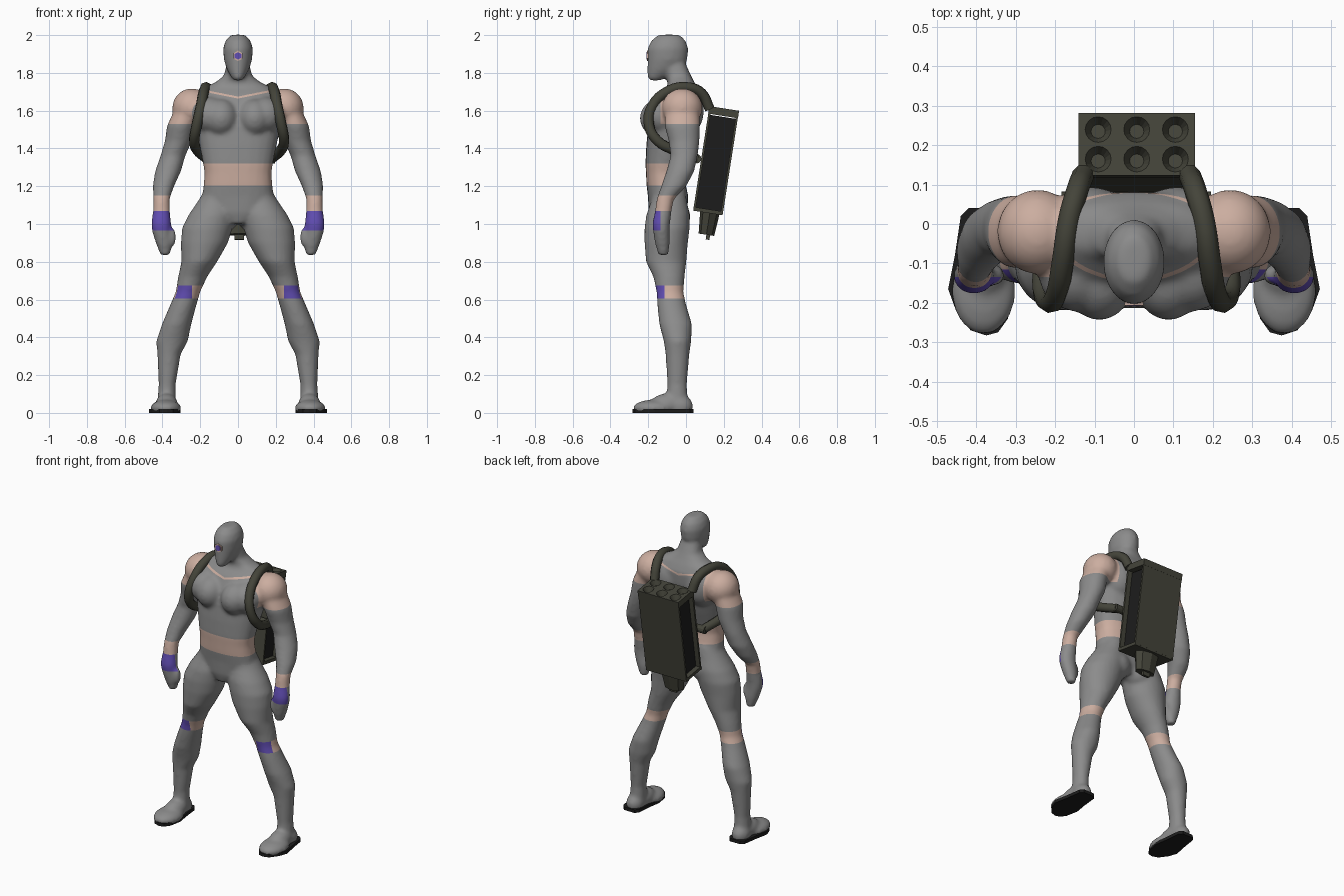
import bpy, bmesh, math
from mathutils import Matrix, Vector

if "Cube" in bpy.data.objects:
    bpy.data.objects.remove(bpy.data.objects["Cube"])


def mat(name, col):
    m = bpy.data.materials.new(name)
    m.diffuse_color = (*col, 1)
    m.use_nodes = True
    m.node_tree.nodes["Principled BSDF"].inputs["Base Color"].default_value = m.diffuse_color
    return m


GREY = mat("suit_grey", (0.26, 0.26, 0.26))
SKIN = mat("pale_skin", (0.60, 0.42, 0.35))
PURPLE = mat("purple_pad", (0.12, 0.075, 0.45))
OLIVE = mat("dark_olive", (0.058, 0.058, 0.042))
BLACK = mat("black", (0.012, 0.012, 0.012))


def finish(bm, name, *mats):
    bmesh.ops.recalc_face_normals(bm, faces=bm.faces[:])
    me = bpy.data.meshes.new(name)
    bm.to_mesh(me)
    bm.free()
    for m in mats:
        me.materials.append(m)
    ob = bpy.data.objects.new(name, me)
    bpy.context.collection.objects.link(ob)
    return ob


def loft(bm, rings, side=1, power=2.0, n=24):
    """Stack horizontal rings (z, cx, cy, rx, ry) into a closed form."""
    loops = []
    for z, cx, cy, rx, ry in rings:
        loop = []
        for i in range(n):
            c, s = math.cos(2 * math.pi * i / n), math.sin(2 * math.pi * i / n)
            px = math.copysign(abs(c) ** (2 / power), c)
            py = math.copysign(abs(s) ** (2 / power), s)
            loop.append(bm.verts.new((side * (cx + rx * px), cy + ry * py, z)))
        loops.append(loop)
    for a, b in zip(loops, loops[1:]):
        for i in range(n):
            j = (i + 1) % n
            bm.faces.new((a[i], a[j], b[j], b[i]))
    bm.faces.new(loops[0])
    bm.faces.new(loops[-1])


def ball(bm, c, r, side=1):
    m = Matrix.Translation((side * c[0], c[1], c[2])) @ Matrix.Diagonal((*r, 1))
    bmesh.ops.create_uvsphere(bm, u_segments=24, v_segments=14, radius=1, matrix=m)


# ---- body volumes, later fused into one skin ----
TORSO = [(1.00, 0, -.10, .05, .08), (1.06, 0, -.095, .15, .102), (1.15, 0, -.095, .19, .107),
         (1.205, 0, -.105, .182, .104), (1.27, 0, -.112, .177, .10), (1.32, 0, -.11, .185, .105),
         (1.42, 0, -.09, .205, .12), (1.52, 0, -.07, .228, .13), (1.60, 0, -.05, .23, .13),
         (1.68, 0, -.03, .225, .112), (1.725, 0, -.02, .175, .08), (1.75, 0, -.025, .12, .07),
         (1.785, 0, -.04, .075, .067), (1.85, 0, -.06, .06, .058)]
HEAD = [(1.76, 0, -.165, .022, .03), (1.78, 0, -.15, .038, .055), (1.82, 0, -.115, .06, .09),
        (1.87, 0, -.098, .075, .106), (1.93, 0, -.096, .079, .108), (1.97, 0, -.093, .067, .092),
        (2.002, 0, -.09, .038, .057)]
LEG = [(1.19, .10, -.09, .07, .085), (1.12, .118, -.09, .095, .095), (1.05, .136, -.095, .125, .115),
       (.98, .162, -.10, .134, .12), (.90, .178, -.105, .125, .115), (.80, .205, -.105, .095, .107),
       (.72, .24, -.09, .077, .083), (.64, .265, -.085, .065, .071), (.57, .29, -.075, .07, .077),
       (.47, .325, -.055, .078, .087), (.38, .349, -.045, .084, .073), (.31, .365, -.045, .062, .063),
       (.15, .375, -.047, .045, .052), (.05, .378, -.047, .05, .057)]
ARM = [(1.62, .26, -.02, .07, .09), (1.52, .30, -.02, .076, .094), (1.44, .315, -.01, .072, .082),
       (1.36, .345, -.01, .066, .072), (1.28, .37, -.03, .069, .074), (1.20, .395, -.065, .057, .067),
       (1.13, .405, -.11, .043, .046), (1.07, .405, -.12, .045, .044), (1.00, .407, -.132, .053, .047),
       (.96, .405, -.13, .05, .044), (.90, .392, -.125, .044, .04), (.835, .385, -.12, .026, .026)]
BULGES = [((.088, -.13, 1.56), (.093, .115, .105)),   # inner chest
          ((.145, -.115, 1.575), (.10, .108, .10)),   # outer chest
          ((.11, .00, 1.60), (.11, .095, .13)),       # shoulder blade
          ((.09, -.06, 1.04), (.095, .083, .09)),     # glute
          ((.245, -.02, 1.615), (.103, .108, .103)),  # deltoid
          ((.35, -.13, .93), (.022, .026, .052)),     # thumb
          ((.382, -.17, .025), (.082, .112, .045)),   # toes
          ((.378, -.10, .045), (.06, .09, .058)),     # instep
          ((.382, -.03, .035), (.055, .068, .06))]    # heel
bm = bmesh.new()
loft(bm, TORSO, power=2.4)
loft(bm, HEAD)
for s in (1, -1):
    loft(bm, LEG, s)
    loft(bm, ARM, s)
    for c, r in BULGES:
        ball(bm, c, r, s)
body = finish(bm, "body")
rm = body.modifiers.new("fuse", 'REMESH')
rm.mode, rm.voxel_size = 'VOXEL', 0.0105
sm = body.modifiers.new("relax", 'SMOOTH')
sm.factor, sm.iterations = 0.5, 9
dg = bpy.context.evaluated_depsgraph_get()
fused = bpy.data.meshes.new_from_object(body.evaluated_get(dg))
bpy.data.objects.remove(body)

# ---- cut clean colour borders, then colour faces by region ----
bm = bmesh.new()
bm.from_mesh(fused)


def cut(co, no, clear=False):
    bmesh.ops.bisect_plane(bm, geom=bm.verts[:] + bm.edges[:] + bm.faces[:], plane_co=co,
                           plane_no=Vector(no).normalized(), clear_inner=clear)


cut((0, 0, .012), (0, 0, 1), True)
for z in (.605, .675, .965, 1.07, 1.15, 1.205, 1.32, 1.53):
    cut((0, 0, z), (0, 0, 1))
for y in (-.115, -.135):
    cut((0, y, 0), (0, 1, 0))
for s in (1, -1):
    for x in (.175, .243):
        cut((s * x, 0, 0), (1, 0, 0))
    for z in (1.664, 1.675):
        cut((0, 0, z), (-.2 * s, 0, 1))
for f in bm.faces:
    f.smooth = True
    c = f.calc_center_median()
    x, y, z = abs(c.x), c.y, c.z
    k = 0
    if 1.205 < z < 1.32 and x < .24:                      # waist
        k = 1
    elif z > 1.53 and x > .175 and y > -.135:             # shoulders
        k = 1
    elif x < .175 and 1.664 < z - .2 * x < 1.675:         # collar line
        k = 1
    elif .605 < z < .675:                                 # knees, pad on the outer front
        k = 2 if y < -.115 and x > .243 else 1
    elif 1.07 < z < 1.15 and x > .32:                     # wrists
        k = 1
    elif .965 < z < 1.07 and x > .32 and y < -.135:       # hand guards
        k = 2
    f.material_index = k
finish(bm, "body", GREY, SKIN, PURPLE)

# ---- soles ----
SOLE = [(.375, -.283), (.415, -.27), (.452, -.22), (.472, -.165), (.455, -.08), (.44, .02), (.42, .04),
        (.345, .04), (.328, .02), (.318, -.08), (.305, -.16), (.32, -.24), (.345, -.275)]
bm = bmesh.new()
for s in (1, -1):
    f = bm.faces.new([bm.verts.new((s * x, y, 0)) for x, y in SOLE])
    up = bmesh.ops.extrude_face_region(bm, geom=[f])['geom']
    bmesh.ops.translate(bm, vec=(0, 0, .02), verts=[v for v in up if isinstance(v, bmesh.types.BMVert)])
finish(bm, "soles", BLACK)

# ---- hexagonal face mark ----
for name, r, y, m in (("mark_rim", .028, -.202, SKIN), ("mark_lens", .02, -.204, PURPLE)):
    bm = bmesh.new()
    bmesh.ops.create_cone(bm, cap_ends=True, segments=6, radius1=r, radius2=r, depth=.009,
                          matrix=Matrix.Translation((0, y, 1.89)) @ Matrix.Rotation(math.pi / 2, 4, 'X'))
    finish(bm, name, m)

# ---- shoulder straps ----
PATH = [(.135, .125, 1.61), (.15, .085, 1.69), (.17, .015, 1.722), (.186, -.09, 1.705), (.203, -.18, 1.62),
        (.225, -.195, 1.52), (.238, -.15, 1.44), (.22, -.06, 1.39), (.17, .055, 1.345)]
for s, side in ((1, "left"), (-1, "right")):
    cu = bpy.data.curves.new(side + "_strap", 'CURVE')
    cu.dimensions, cu.bevel_depth, cu.bevel_resolution = '3D', .028, 2
    cu.resolution_u, cu.use_fill_caps = 4, True
    sp = cu.splines.new('BEZIER')
    sp.bezier_points.add(len(PATH) - 1)
    for p, (x, y, z) in zip(sp.bezier_points, PATH):
        p.co = (s * x + .006, y, z)
        p.handle_left_type = p.handle_right_type = 'AUTO'
    cu.materials.append(OLIVE)
    bpy.context.collection.objects.link(bpy.data.objects.new(side + "_strap", cu))

# ---- tilted back launcher, built in its own frame ----
PACK = Matrix.Translation((.007, .159, 1.335)) @ Matrix.Rotation(-.155, 4, 'X')


def box(bm, c, size):
    bmesh.ops.create_cube(bm, size=1, matrix=PACK @ Matrix.Translation(c) @ Matrix.Diagonal((*size, 1)))


bm = bmesh.new()
box(bm, (0, .073, 0), (.292, .012, .54))       # rear plate
box(bm, (0, -.073, 0), (.292, .012, .54))      # front plate
box(bm, (0, 0, -.27), (.292, .157, .02))       # base plate
bmesh.ops.create_cone(bm, cap_ends=True, segments=8, radius1=.8, radius2=1, depth=.12,
                      matrix=PACK @ Matrix.Translation((0, .01, -.335)) @ Matrix.Diagonal((.085, .052, 1, 1)))
box(bm, (0, .02, -.405), (.05, .02, .03))      # lower tab
bmesh.ops.create_cone(bm, cap_ends=True, segments=12, radius1=.024, radius2=.024, depth=.38,
                      matrix=Matrix.Translation((.006, .058, 1.345)) @ Matrix.Rotation(math.pi / 2, 4, 'Y'))
finish(bm, "launcher_frame", OLIVE)
bm = bmesh.new()
box(bm, (0, 0, -.015), (.23, .138, .50))
finish(bm, "launcher_core", BLACK)

# top block with six funnel-shaped muzzles
bm = bmesh.new()
box(bm, (0, 0, .26), (.295, .16, .04))
top = finish(bm, "launcher_muzzles", OLIVE)
bm = bmesh.new()
for x in (-.098, 0, .098):
    for y in (-.038, .038):
        bmesh.ops.create_cone(bm, cap_ends=True, segments=16, radius1=.018, radius2=.048, depth=.06,
                              matrix=PACK @ Matrix.Translation((x, y, .28)))
cutter = finish(bm, "muzzle_cutter", OLIVE)
cutter.hide_render = True
bo = top.modifiers.new("holes", 'BOOLEAN')
bo.operation, bo.object, bo.solver = 'DIFFERENCE', cutter, 'EXACT'
dg = bpy.context.evaluated_depsgraph_get()
holed = bpy.data.meshes.new_from_object(top.evaluated_get(dg))
top.modifiers.clear()
top.data = holed
bpy.data.objects.remove(cutter)
